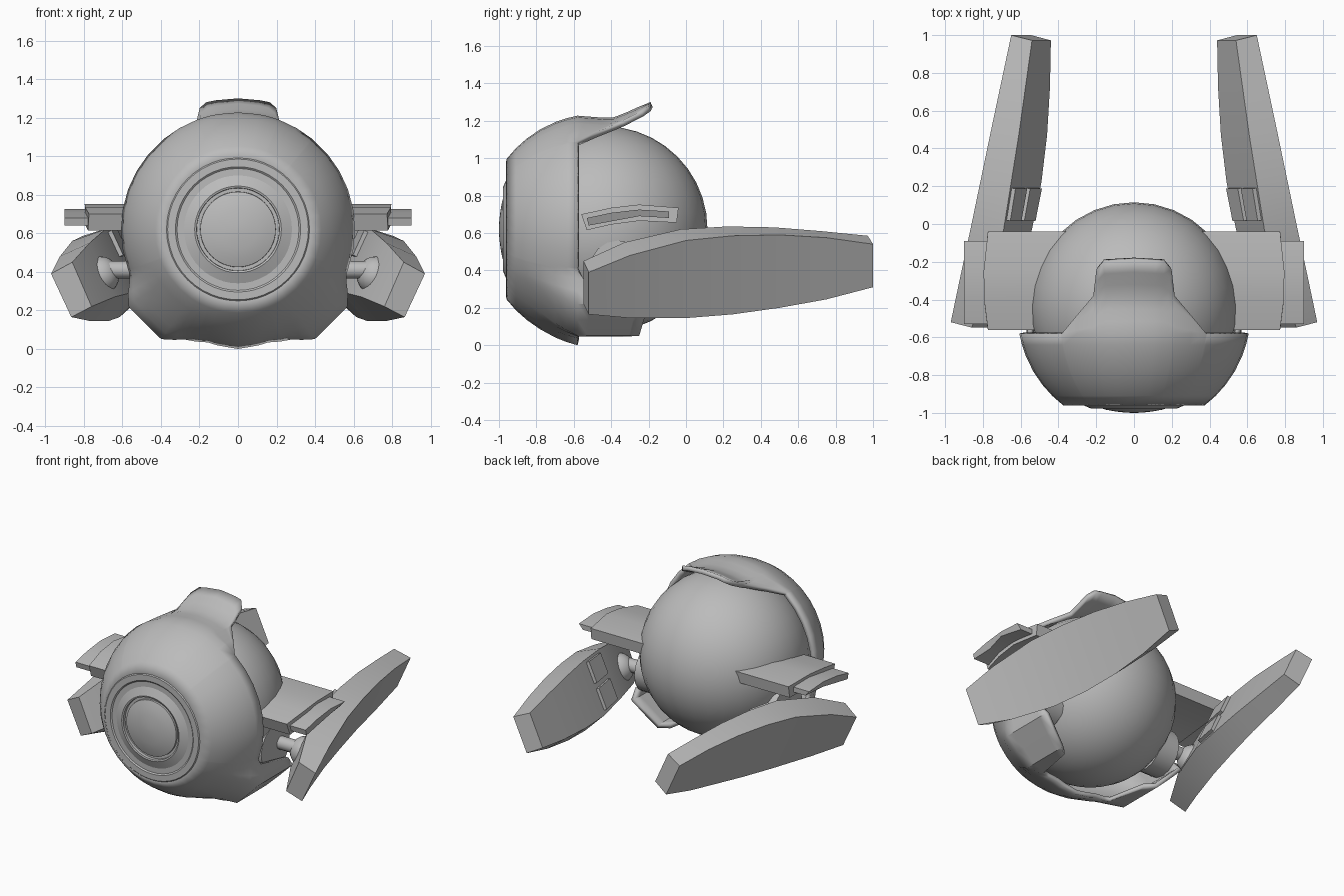
import bpy, bmesh, math
from mathutils import Vector

if "Cube" in bpy.data.objects:
    bpy.data.objects.remove(bpy.data.objects["Cube"])

grey = bpy.data.materials.new("hull grey")
grey.diffuse_color = (0.5, 0.5, 0.5, 1)
grey.use_nodes = True
grey.node_tree.nodes["Principled BSDF"].inputs["Base Color"].default_value = grey.diffuse_color
CZ = 0.62  # height of the body centre


def lerp(x, pts):
    if x <= pts[0][0]:
        return pts[0][1]
    for (a, va), (b, vb) in zip(pts, pts[1:]):
        if x <= b:
            return va + (vb - va) * (x - a) / (b - a)
    return pts[-1][1]


def finish(name, bm, angle=30):
    bmesh.ops.remove_doubles(bm, verts=bm.verts, dist=0.0005)
    bmesh.ops.recalc_face_normals(bm, faces=bm.faces)
    me = bpy.data.meshes.new(name)
    bm.to_mesh(me)
    bm.free()
    me.materials.append(grey)
    ob = bpy.data.objects.new(name, me)
    bpy.context.collection.objects.link(ob)
    bpy.ops.object.select_all(action='DESELECT')
    ob.select_set(True)
    bpy.context.view_layer.objects.active = ob
    bpy.ops.object.shade_smooth_by_angle(angle=math.radians(angle))
    return ob


def loft(name, rings, caps=True, angle=30):
    """Skin a list of closed rings."""
    bm = bmesh.new()
    rows = [[bm.verts.new(p) for p in r] for r in rings]
    n = len(rows[0])
    for a, b in zip(rows, rows[1:]):
        for i in range(n):
            bm.faces.new((a[i], a[(i + 1) % n], b[(i + 1) % n], b[i]))
    if caps:
        bm.faces.new(rows[0])
        bm.faces.new(rows[-1])
    return finish(name, bm, angle)


def ball(name, centre, r, seg, rings):
    bm = bmesh.new()
    bmesh.ops.create_uvsphere(bm, u_segments=seg, v_segments=rings, radius=r)
    bmesh.ops.translate(bm, verts=bm.verts, vec=centre)
    return finish(name, bm, 60)


def disc(name, x0, x1, y, z, r, s):
    ring = [(r * math.cos(k * math.pi / 8), r * math.sin(k * math.pi / 8)) for k in range(16)]
    return loft(name, [[(s * x, y + a, z + b) for a, b in ring] for x in (x0, x1)])


# inner body
ball("inner_body", (0, -0.435, CZ), 0.55, 32, 20)

# front shell: spherical, with a top visor and two lower cheek flaps
RIM = [(0, -.19), (14, -.2), (17.5, -.24), (21, -.38), (39, -.58), (111, -.58), (115, -.55),
       (120, -.25), (125, -.2), (145, -.25), (150, -.3), (154, -.57), (158, -.58)]
FLARE = [(111, 0), (115, .013), (125, .088), (135, .079), (145, .088), (154, .028),
         (165, 0), (180, .013)]
VISOR = [(-.58, .607), (-.4, .593), (-.3, .632), (-.2, .68)]
half = sorted(set(range(0, 181, 10)) | {a for a, _ in RIM} | {a for a, _ in FLARE})
half = [a for a in half if not 125 < a < 145 or a == 135]
angles = half + [-a for a in reversed(half[1:-1])]


def shell_point(a, y):
    t = abs(a)
    if y <= -.58:
        r = math.sqrt(.617 ** 2 - (y + .47) ** 2)
    else:
        r = lerp(y, VISOR) if t < 60 else .607
    r += lerp(t, FLARE) * min(1, max(0, (y + .8) / .22))
    return (r * math.sin(math.radians(a)), y, CZ + r * math.cos(math.radians(a)))


rings = [[shell_point(a, y) for a in angles] for y in (-.96, -.91, -.85, -.78, -.7, -.64, -.58)]
for k in range(1, 7):
    rings.append([shell_point(a, -.58 + (lerp(abs(a), RIM) + .58) * k / 6) for a in angles])
shell = loft("front_shell", rings, caps=False, angle=40)
mod = shell.modifiers.new("thickness", 'SOLIDIFY')
mod.thickness = 0.03
mod.offset = -1

# eye: funnel, raised ring, groove and domed lens
prof = [(.372, -.955), (.365, -.962), (.325, -.962), (.285, -.93), (.28, -.93), (.28, -.955),
        (.225, -.978), (.215, -.975), (.213, -.945), (.197, -.945), (.195, -.968),
        (.15, -.983), (.1, -.992), (.05, -.998), (.01, -1.0)]
loft("eye", [[(r * math.cos(k * math.pi / 24), y, CZ + r * math.sin(k * math.pi / 24))
              for k in range(48)] for r, y in prof])

# wing sections: y, then x,z of outer top, inner top, inner bottom, outer bottom
WING = [(-.52, .97, .39, .86, .45, .76, .22, .865, .165),
        (-.3, .924, .48, .77, .55, .64, .27, .77, .145),
        (0, .86, .56, .69, .62, .54, .295, .67, .145),
        (.25, .808, .585, .65, .635, .49, .29, .614, .165),
        (.5, .756, .59, .61, .63, .46, .306, .575, .2),
        (.75, .703, .575, .575, .61, .445, .33, .555, .245),
        (1.0, .65, .54, .54, .585, .44, .365, .545, .31)]
# stub panel outlines in y, z
PANEL = [(-.56, .70), (-.4, .735), (-.25, .752), (-.04, .735),
         (-.05, .655), (-.25, .665), (-.4, .645), (-.53, .615)]
TIP = [(-.53, .68), (-.4, .708), (-.25, .725), (-.09, .715),
       (-.09, .68), (-.25, .69), (-.4, .673), (-.52, .64)]

for s, side in ((1, "right"), (-1, "left")):
    loft(side + "_wing", [[(s * w[1], w[0], w[2]), (s * w[3], w[0] - .028, w[4]),
                           (s * w[5], w[0] - .028, w[6]), (s * w[7], w[0], w[8])]
                          for w in WING])
    # two pads on the inner wing face
    for i, (f0, f1) in enumerate(((.05, .44), (.54, .93))):
        quad = []
        for y, f in ((.02, f0), (.19, f0), (.19, f1), (.02, f1)):
            c = [lerp(y + .028, [(w[0], w[k]) for w in WING]) for k in (3, 4, 5, 6)]
            quad.append(Vector((s * (c[0] + (c[2] - c[0]) * f), y, c[1] + (c[3] - c[1]) * f)))
        n = Vector((-s * .9, -.15, .41))
        loft(f"{side}_wing_pad_{i}", [[p + n * d for p in quad] for d in (-.02, .022)])
    # ball joint, arm and socket
    ball(side + "_ball_joint", (s * .715, -.27, .38), .1, 20, 12)
    disc(side + "_joint_arm", .45, .68, -.3, .41, .045, s)
    disc(side + "_joint_socket", .4, .545, -.36, .4, .16, s)
    # stub panel with a bowed outer edge, and its thinner tip
    bow = lambda y: .797 - .35 * (y + .3) ** 2
    loft(side + "_stub_panel", [[(s * .35, y, z) for y, z in PANEL],
                                [(s * bow(y), y, z) for y, z in PANEL]])
    loft(side + "_stub_tip", [[(s * .7, y, z) for y, z in TIP],
                              [(s * (.9 - .03 * (z < .69 and y > -.5)), y, z) for y, z in TIP]])
